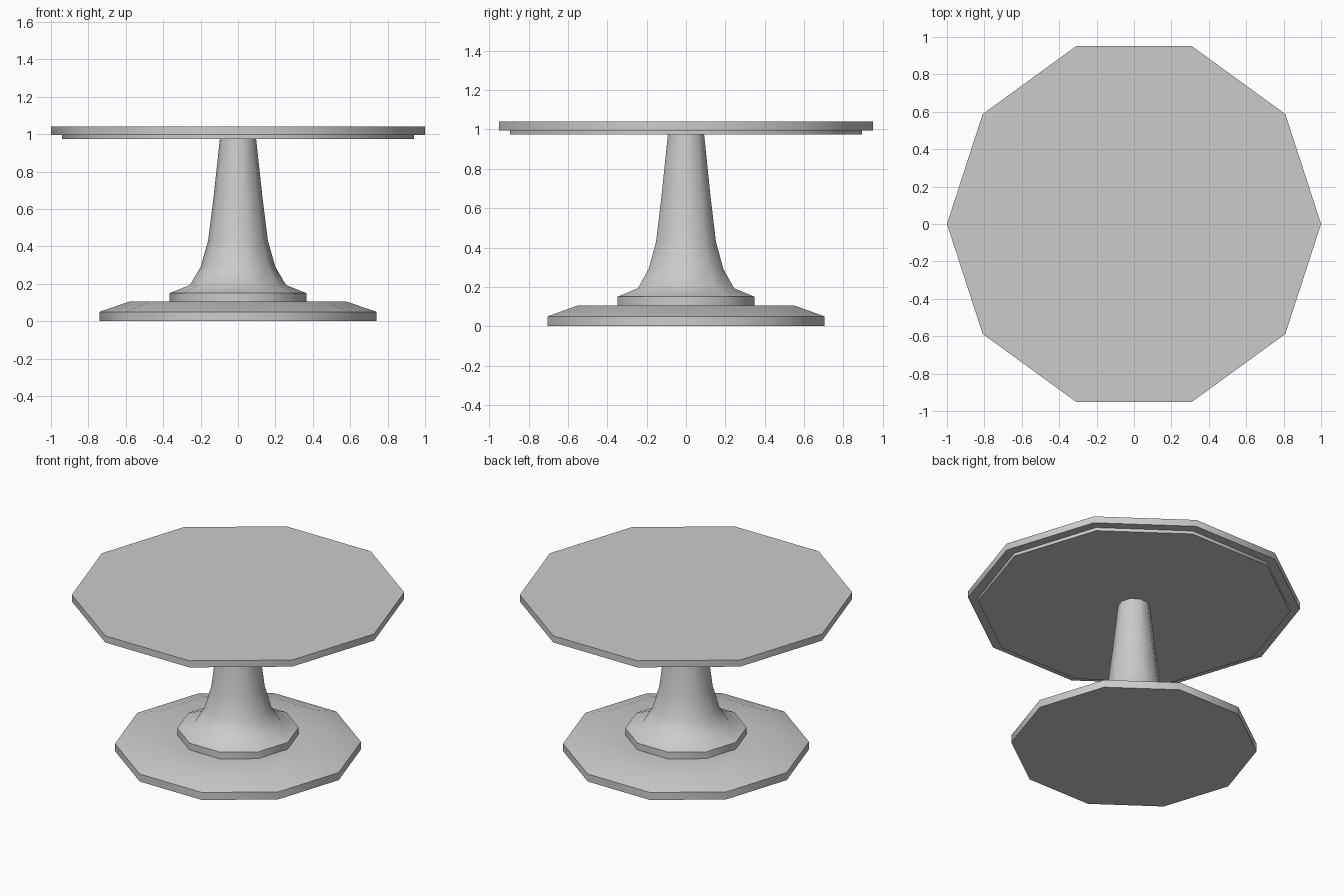
import bpy, bmesh
from math import cos, sin, tau, radians

if "Cube" in bpy.data.objects:
    bpy.data.objects.remove(bpy.data.objects["Cube"])

SIDES = 10


def lathe(name, profile, cap_bottom=False, cap_top=False):
    """Revolve a (radius, height) profile, listed bottom to top, into a ten-sided part."""
    bm = bmesh.new()
    rings = [[bm.verts.new((r * cos(tau * i / SIDES), r * sin(tau * i / SIDES), z))
              for i in range(SIDES)] for r, z in profile]
    for low, high in zip(rings, rings[1:]):
        for i in range(SIDES):
            j = (i + 1) % SIDES
            bm.faces.new((low[i], low[j], high[j], high[i]))
    if cap_bottom:
        bm.faces.new(rings[0][::-1])
    if cap_top:
        bm.faces.new(rings[-1])
    mesh = bpy.data.meshes.new(name)
    bm.to_mesh(mesh)
    bm.free()
    obj = bpy.data.objects.new(name, mesh)
    bpy.context.collection.objects.link(obj)
    bpy.ops.object.select_all(action='DESELECT')
    obj.select_set(True)
    bpy.context.view_layer.objects.active = obj
    bpy.ops.object.shade_smooth_by_angle(angle=radians(45))
    return obj


# Wide foot with a sloped shoulder, open where the stem collar meets it
lathe("base", [(0.74, 0), (0.74, 0.05), (0.58, 0.105), (0.365, 0.105)], cap_bottom=True)

# Collar and flared stem
lathe("stem", [(0.365, 0.105), (0.365, 0.15), (0.257, 0.193), (0.20, 0.29),
               (0.16, 0.43), (0.13, 0.67), (0.097, 0.975)])

# Tabletop with a recessed lower lip
lathe("tabletop", [(0.097, 0.975), (0.94, 0.975), (0.94, 0.996),
                   (1.0, 0.996), (1.0, 1.04)], cap_top=True)
